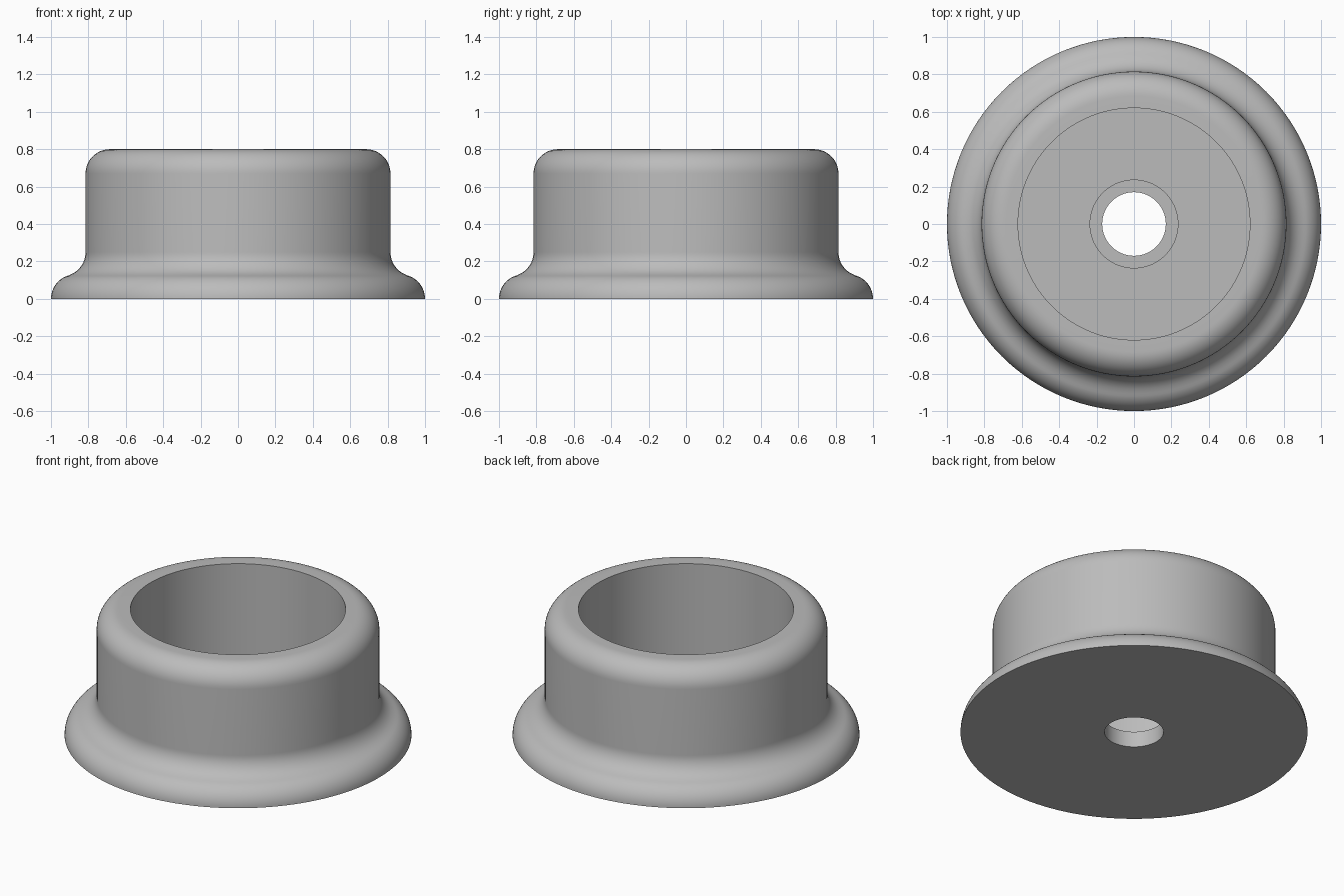
import bpy, bmesh
from math import sin, cos, radians, degrees, atan2, pi

cube = bpy.data.objects.get("Cube")
if cube:
    bpy.data.objects.remove(cube, do_unlink=True)

SEGMENTS = 128
FILLET = 0.13


def arc(cx, cz, start, end, steps=12):
    """Points of a fillet in the radius/height plane, angles in degrees."""
    angles = [radians(start + (end - start) * i / steps) for i in range(steps + 1)]
    return [(cx + FILLET * cos(a), cz + FILLET * sin(a)) for a in angles]


def lathe(name, profile, material):
    """Revolve a closed profile around the z axis."""
    bm = bmesh.new()
    verts = [bm.verts.new((r, 0, z)) for r, z in profile]
    edges = [bm.edges.new((v, verts[(i + 1) % len(verts)])) for i, v in enumerate(verts)]
    bmesh.ops.spin(bm, geom=verts + edges, cent=(0, 0, 0), axis=(0, 0, 1),
                   angle=2 * pi, steps=SEGMENTS, use_duplicate=False)
    bmesh.ops.remove_doubles(bm, verts=bm.verts[:], dist=0.0001)
    bmesh.ops.recalc_face_normals(bm, faces=bm.faces[:])
    mesh = bpy.data.meshes.new(name)
    bm.to_mesh(mesh)
    bm.free()
    mesh.materials.append(material)
    obj = bpy.data.objects.new(name, mesh)
    bpy.context.collection.objects.link(obj)
    bpy.ops.object.select_all(action='DESELECT')
    obj.select_set(True)
    bpy.context.view_layer.objects.active = obj
    bpy.ops.object.shade_smooth_by_angle(angle=radians(30))
    return obj


grey = bpy.data.materials.new("plain grey")
grey.use_nodes = True
colour = (0.5, 0.5, 0.5, 1)
grey.diffuse_color = colour
grey.node_tree.nodes["Principled BSDF"].inputs["Base Color"].default_value = colour

# Flange bead and the hollow fillet above it meet at a common tangent
bead = (0.87, 0.0)
hollow = (0.945, 0.25)
tangent = degrees(atan2(hollow[1] - bead[1], hollow[0] - bead[0]))

profile = [(0.17, 0.0)]                                # bore, underside
profile += arc(*bead, 0, tangent)                      # flange edge
profile += arc(*hollow, tangent - 180, -180)[1:]       # blend into the wall
profile += arc(0.685, 0.67, 0, 90)                     # rounded rim
profile += [(0.62, 0.8), (0.62, 0.125)]                # cup wall and floor
profile += [(0.235, 0.125), (0.235, 0.1), (0.17, 0.1)] # shallow seat round the bore

lathe("flanged_cup", profile, grey)
